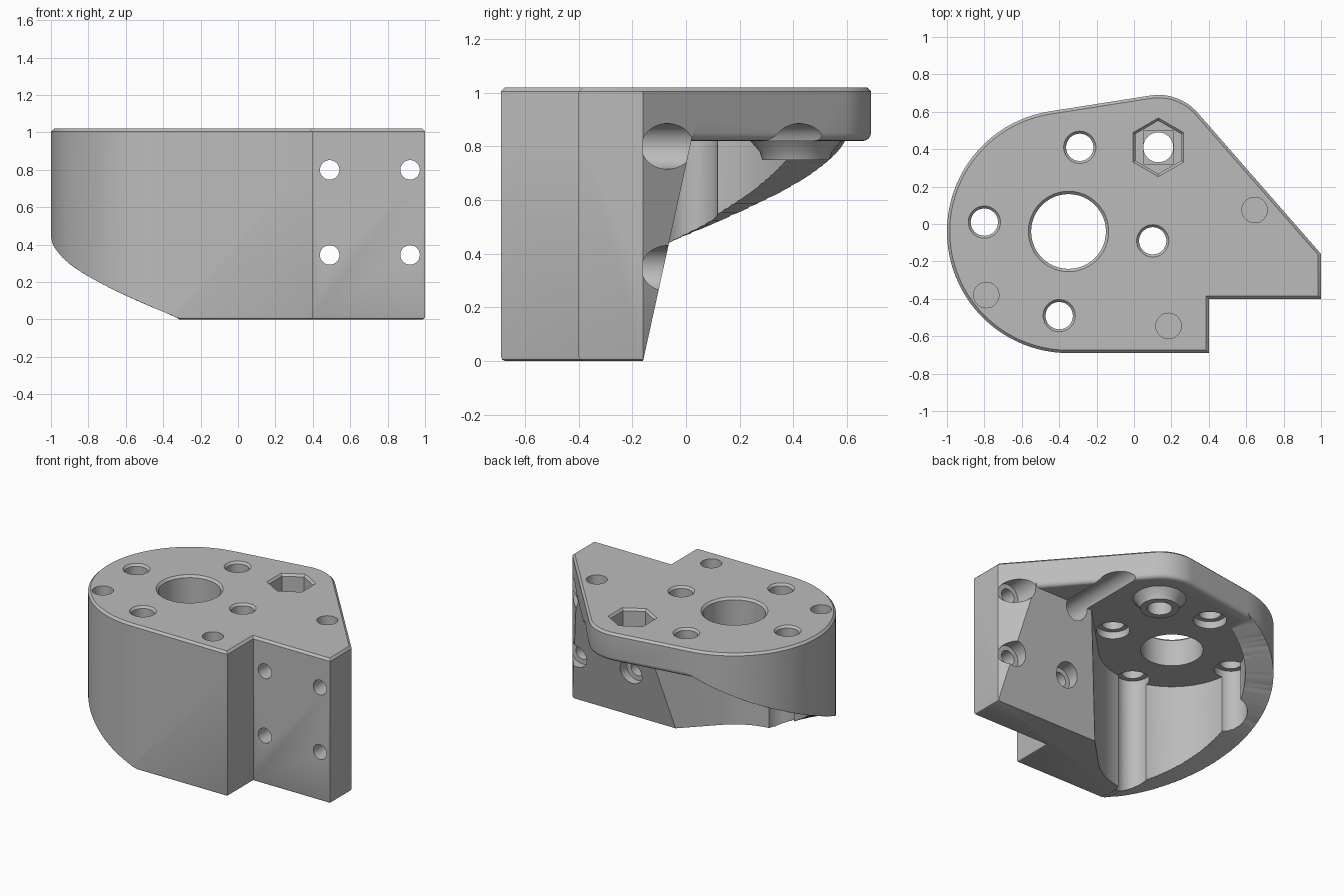
import bpy, bmesh
from math import cos, sin, radians

old = bpy.data.objects.get("Cube")
if old:
    bpy.data.objects.remove(old)

grey = bpy.data.materials.new("plain grey")
grey.use_nodes = True
grey.diffuse_color = (0.5, 0.5, 0.5, 1)
grey.node_tree.nodes["Principled BSDF"].inputs["Base Color"].default_value = (0.5, 0.5, 0.5, 1)

TOP, UNDER = 1.02, 0.82        # plate faces
HUB, R = (-0.35, -0.04), 0.65  # round end
NUT, NUT_R = (0.13, 0.41), 0.28


def arc(c, r, a, b, n):
    angles = [radians(a + (b - a) * i / n) for i in range(n + 1)]
    return [(c[0] + r * cos(t), c[1] + r * sin(t)) for t in angles]


def circle(c, r, n=48):
    return arc(c, r, 0, 360, n)[:-1]


def loft(name, rings, bevels=()):
    """Closed solid through matching rings; bevels are (height, width, segments)."""
    bm = bmesh.new()
    rows = [[bm.verts.new(p) for p in ring] for ring in rings]
    n = len(rows[0])
    for a, b in zip(rows, rows[1:]):
        for i in range(n):
            bm.faces.new((a[i], a[(i + 1) % n], b[(i + 1) % n], b[i]))
    bm.faces.new(rows[0][::-1])
    bm.faces.new(rows[-1])
    bmesh.ops.recalc_face_normals(bm, faces=bm.faces)
    for z, width, seg in bevels:
        edges = [e for e in bm.edges if all(abs(v.co.z - z) < 1e-4 for v in e.verts)]
        bmesh.ops.bevel(bm, geom=edges, offset=width, offset_type='OFFSET',
                        segments=seg, profile=0.5, affect='EDGES')
    mesh = bpy.data.meshes.new(name)
    bm.to_mesh(mesh)
    bm.free()
    mesh.materials.append(grey)
    obj = bpy.data.objects.new(name, mesh)
    bpy.context.scene.collection.objects.link(obj)
    return obj


def prism(name, outline, z0, z1, bevels=()):
    return loft(name, [[(x, y, z) for x, y in outline] for z in (z0, z1)], bevels)


def lathe(name, c, profile):
    return loft(name, [[(x, y, z) for x, y in circle(c, r)] for r, z in profile])


def combine(target, tool, operation='DIFFERENCE'):
    tool.hide_render = True
    mod = target.modifiers.new("join", 'BOOLEAN')
    mod.operation, mod.object, mod.solver = operation, tool, 'EXACT'
    bpy.context.view_layer.objects.active = target
    bpy.ops.object.modifier_apply(modifier=mod.name)
    bpy.data.objects.remove(tool)


# Shared outline of the plate and the body below it
outline = (arc(HUB, R, 98.95, 270, 56)
           + [(0.4, -0.69), (0.4, -0.4), (1, -0.4), (1, -0.16)]
           + arc(NUT, NUT_R, 41.2, 98.95, 16))
body = prism("motor_bracket", outline, 0, 0.9, [(0, 0.015, 2)])

# Space behind the leaning mounting wall
lean = 0.18 / UNDER
section = [(-0.16 - 0.1 * lean, -0.1), (1, -0.1), (1, 0.95), (-0.16 + 0.95 * lean, 0.95)]
combine(body, loft("wall_space", [[(x, y, z) for y, z in section] for x in (-0.35, 1.2)]))

# Round motor pocket, opening outward towards the back
pocket = arc(HUB, 0.47, 90, 315, 60) + [(0.48, 0.13), (0.48, 0.43)]
combine(body, prism("motor_pocket", pocket, -0.1, 0.95))

# Rim climbing around the round end
rings = []
for i in range(61):
    deg = 274 - i * 3.3
    t = radians(deg)
    h = min(0.0048 * (270 - deg) + 0.019, 0.95)
    rings.append([(HUB[0] + r * cos(t), HUB[1] + r * sin(t), z)
                  for r, z in ((0.3, -0.1), (0.8, -0.1), (0.8, h), (0.3, h))])
combine(body, loft("rim_slope", rings))

# Top plate and the boss under the nut
plate = prism("top_plate", outline, UNDER, TOP, [(TOP, 0.015, 1), (UNDER, 0.03, 4)])
combine(body, plate, 'UNION')
boss = lathe("nut_boss", NUT, [(0.125, 0.75), (0.135, 0.78), (0.17, UNDER), (0.17, 0.9)])
combine(body, boss, 'UNION')

# Motor opening and its four screw holes with head clearance below
combine(body, lathe("motor_opening", HUB,
                    [(0.2, 0.7), (0.2, 1.005), (0.225, 1.03)]))
for c in ((-0.29, 0.41), (-0.8, 0.01), (-0.4, -0.49), (0.1, -0.09)):
    combine(body, lathe("screw_hole", c,
                        [(0.107, -0.1), (0.107, 0.87), (0.073, 0.87),
                         (0.073, 1.005), (0.095, 1.03)]))

# Blind round recesses in the top
for c in ((0.645, 0.075), (-0.79, -0.38), (0.185, -0.545)):
    combine(body, prism("round_recess", circle(c, 0.068), 0.92, 1.1))

# Hexagonal nut pocket, stepped floor and bolt hole
hexes = [[(x, y, z) for x, y in arc(NUT, r, 30, 330, 5)]
         for r, z in ((0.142, 0.885), (0.142, 1.005), (0.167, 1.03))]
combine(body, loft("nut_pocket", hexes))
step = [(NUT[0] + sx * 0.08, NUT[1] + sy * 0.09) for sx, sy in ((-1, -1), (1, -1), (1, 1), (-1, 1))]
combine(body, prism("nut_step", step, 0.865, 0.95))
combine(body, prism("bolt_hole", circle(NUT, 0.08), 0.6, 0.95))

# Four wall bolts with head clearance running to the back
for x in (0.49, 0.92):
    for z in (0.345, 0.8):
        profile = ((0.052, -0.6), (0.052, -0.16), (0.085, -0.16), (0.085, 1))
        combine(body, loft("wall_bolt_hole", [[(px, y, pz) for px, pz in circle((x, z), r)]
                                              for r, y in profile]))

bpy.ops.object.select_all(action='DESELECT')
body.select_set(True)
bpy.context.view_layer.objects.active = body
bpy.ops.object.shade_smooth_by_angle(angle=radians(30))
